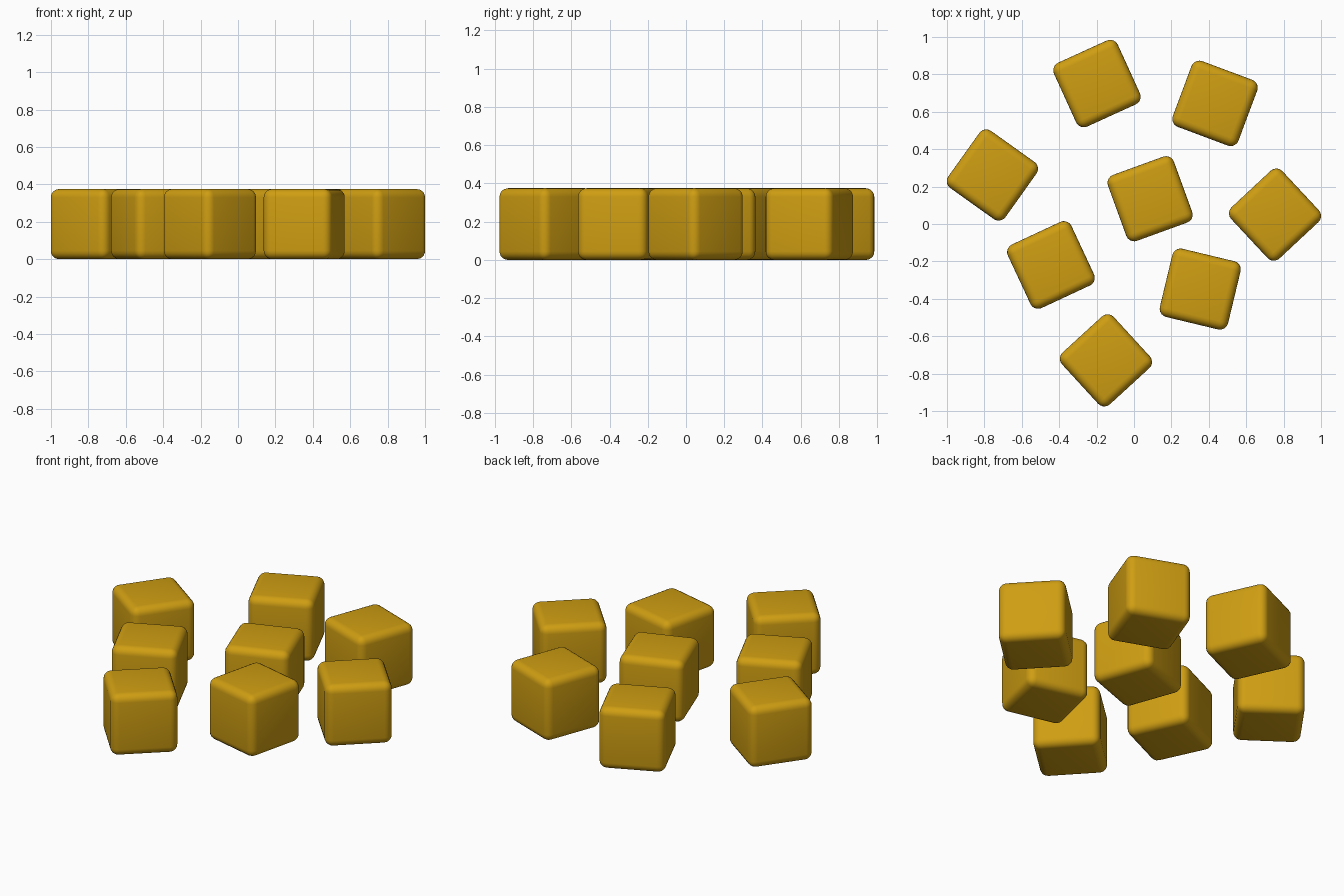
import bpy
import math

if "Cube" in bpy.data.objects:
    bpy.data.objects.remove(bpy.data.objects["Cube"])

SIZE = 0.375
ROUND = 0.045

gold = bpy.data.materials.new("golden_yellow")
gold.diffuse_color = (0.62, 0.34, 0.006, 1)
gold.use_nodes = True
gold.node_tree.nodes["Principled BSDF"].inputs["Base Color"].default_value = gold.diffuse_color

# Scattered cubes: x, y, turn about z in degrees
cubes = [
    (-0.198, 0.751, 24.5),
    (0.433, 0.645, -20.5),
    (-0.757, 0.262, -35.5),
    (0.086, 0.135, 20),
    (0.754, 0.050, 43),
    (-0.444, -0.219, 25),
    (0.354, -0.348, -13.5),
    (-0.150, -0.729, 42.5),
]


def rounded_cube(x, y, turn):
    """One cube resting on the floor, with rounded edges."""
    bpy.ops.mesh.primitive_cube_add(size=SIZE, location=(x, y, SIZE / 2),
                                    rotation=(0, 0, math.radians(turn)))
    cube = bpy.context.object
    cube.name = "rounded_cube"
    cube.data.materials.append(gold)
    bevel = cube.modifiers.new("round_edges", "BEVEL")
    bevel.width = ROUND
    bevel.segments = 5
    bpy.ops.object.shade_smooth()
    return cube


for spec in cubes:
    rounded_cube(*spec)
